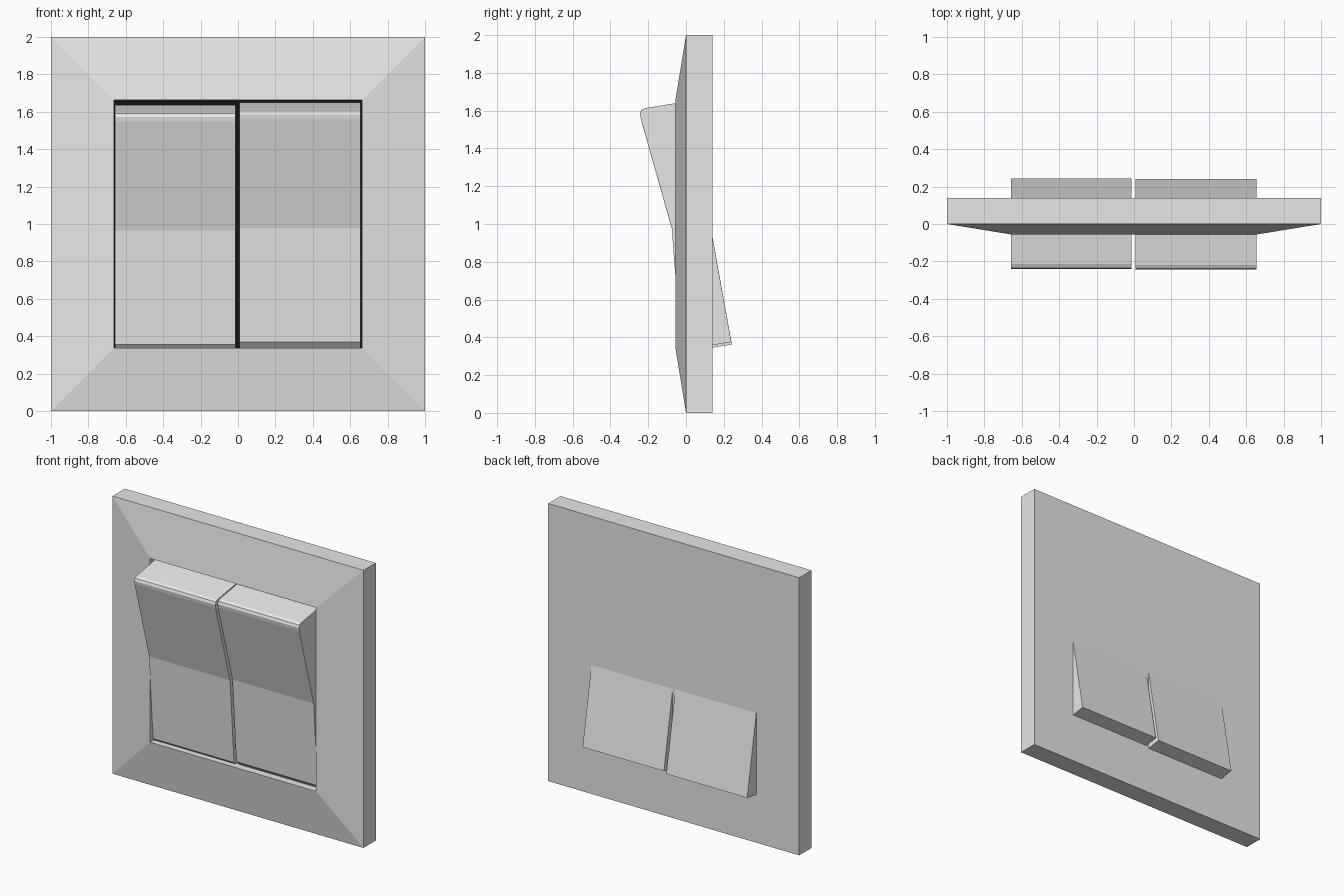
import bpy, bmesh

if "Cube" in bpy.data.objects:
    bpy.data.objects.remove(bpy.data.objects["Cube"])


def material(name, rgb):
    m = bpy.data.materials.new(name)
    m.diffuse_color = (*rgb, 1)
    m.use_nodes = True
    m.node_tree.nodes["Principled BSDF"].inputs["Base Color"].default_value = m.diffuse_color
    return m


white = material("light_plastic", (0.8, 0.8, 0.8))
black = material("dark_recess", (0.006, 0.006, 0.006))


def finish(name, bm, mat):
    bmesh.ops.recalc_face_normals(bm, faces=bm.faces)
    mesh = bpy.data.meshes.new(name)
    bm.to_mesh(mesh)
    bm.free()
    mesh.materials.append(mat)
    obj = bpy.data.objects.new(name, mesh)
    bpy.context.collection.objects.link(obj)
    return obj


def square_rings(name, rings, mat, cap_end=False):
    """Bridge concentric squares given as (half size, y); close the first one."""
    bm = bmesh.new()
    loops = [[bm.verts.new((sx * h, y, 1 + sz * h))
              for sx, sz in ((-1, -1), (1, -1), (1, 1), (-1, 1))]
             for h, y in rings]
    for a, b in zip(loops, loops[1:]):
        for i in range(4):
            j = (i + 1) % 4
            bm.faces.new((a[i], a[j], b[j], b[i]))
    bm.faces.new(loops[0])
    if cap_end:
        bm.faces.new(loops[-1])
    return finish(name, bm, mat)


def rocker(name, x0, x1, dy, dz):
    """Extrude the tilted rocker side profile (y, z) along x."""
    profile = [(-0.075, 0.977), (-0.24, 1.56), (-0.244, 1.585),
               (-0.237, 1.603), (-0.218, 1.613), (0.01, 1.65),
               (0.24, 0.375), (0.0, 0.336), (-0.03, 0.368)]
    bm = bmesh.new()
    face = bm.faces.new([bm.verts.new((x0, y + dy, z + dz)) for y, z in profile])
    ext = bmesh.ops.extrude_face_region(bm, geom=[face], use_keep_orig=True)
    bmesh.ops.translate(bm, vec=(x1 - x0, 0, 0),
                        verts=[v for v in ext["geom"] if isinstance(v, bmesh.types.BMVert)])
    return finish(name, bm, white)


# wall frame: closed back, sides, sloped bezel and inner walls of the opening
square_rings("frame", [(1, 0.14), (1, 0), (0.662, -0.055), (0.662, 0.135)], white)

# dark floor of the opening, seen through the gaps
square_rings("recess_floor", [(0.662, 0.134), (0.662, 0.128)], black, cap_end=True)

# two rockers, pressed to slightly different positions
rocker("left_rocker", -0.658, -0.013, 0.003, -0.013)
rocker("right_rocker", 0.008, 0.656, 0, 0)
